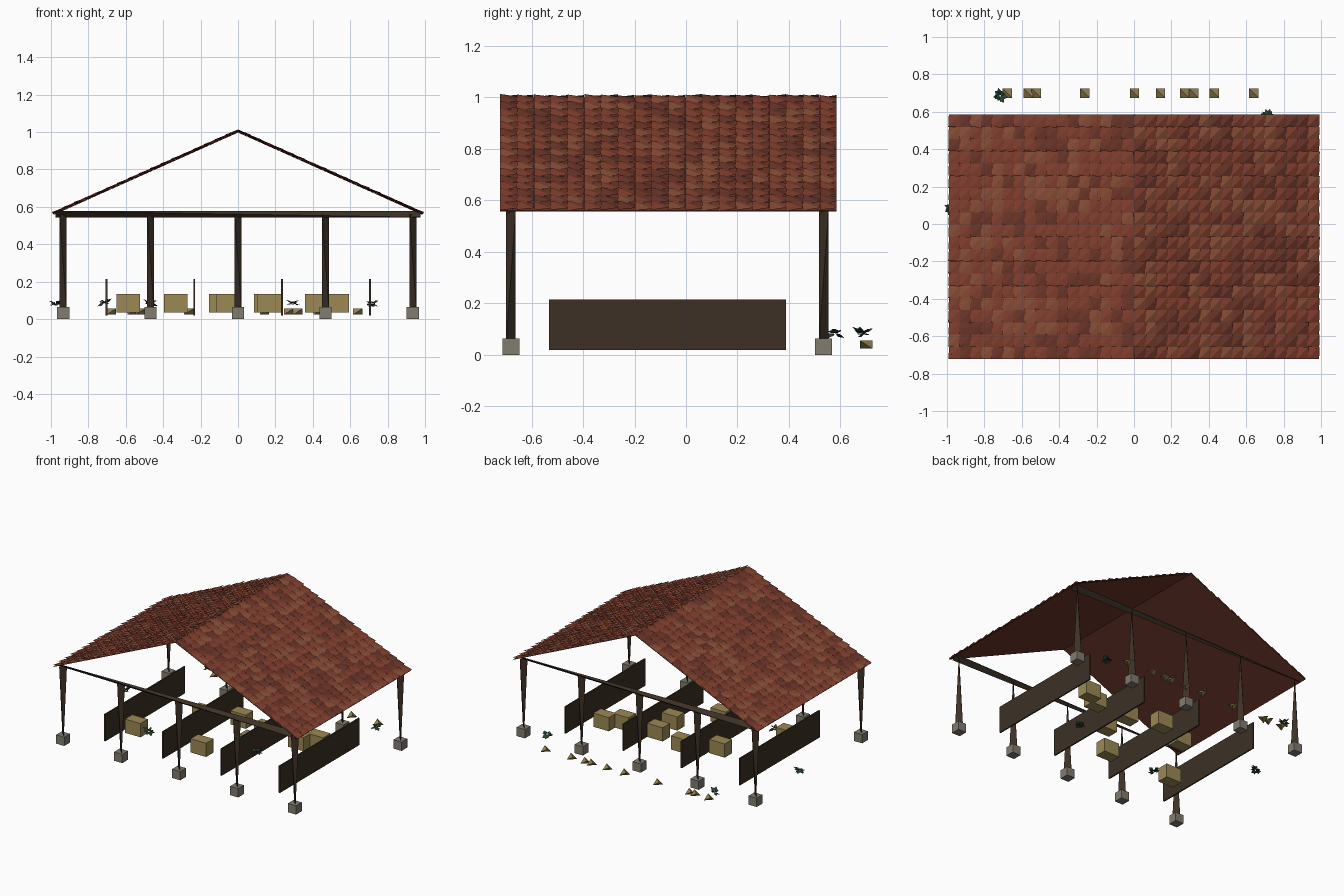
import bpy, bmesh, math, random
from mathutils import Matrix, Vector

if "Cube" in bpy.data.objects:
    bpy.data.objects.remove(bpy.data.objects["Cube"])

random.seed(4)


def material(name, rgb):
    m = bpy.data.materials.new(name)
    m.diffuse_color = (*rgb, 1)
    m.use_nodes = True
    m.node_tree.nodes["Principled BSDF"].inputs["Base Color"].default_value = m.diffuse_color
    return m


WOOD = material("dark_wood", (0.045, 0.03, 0.019))
STONE = material("stone", (0.22, 0.2, 0.16))
HAY = material("hay", (0.33, 0.25, 0.09))
LEAF = material("leaf", (0.02, 0.055, 0.025))
TILES = [material("tile_red", (0.22, 0.05, 0.028)),
         material("tile_dark", (0.15, 0.036, 0.022)),
         material("tile_light", (0.25, 0.075, 0.038))]


def finish(bm, name, mats):
    me = bpy.data.meshes.new(name)
    bmesh.ops.recalc_face_normals(bm, faces=bm.faces)
    bm.to_mesh(me)
    bm.free()
    for m in mats:
        me.materials.append(m)
    ob = bpy.data.objects.new(name, me)
    bpy.context.collection.objects.link(ob)
    return ob


def place(center, size, rot=Matrix.Identity(4)):
    return Matrix.Translation(center) @ rot @ Matrix.Diagonal((*size, 1))


def box(bm, mat):
    bmesh.ops.create_cube(bm, size=1, matrix=mat)


def wedge(bm, mat, flip=1, index=0):
    """Four-cornered splinter filling a box: crossed diagonals at top and bottom."""
    v = [bm.verts.new(mat @ Vector(c)) for c in
         ((-.5, -.5 * flip, .5), (.5, .5 * flip, .5), (-.5, .5 * flip, -.5), (.5, -.5 * flip, -.5))]
    for tri in ((0, 1, 2), (0, 3, 1), (0, 2, 3), (1, 3, 2)):
        bm.faces.new([v[i] for i in tri]).material_index = index


# Posts, footings and the two eave beams
ROWS = (("front", -0.68), ("back", 0.535))
for side, y in ROWS:
    posts, feet, beam = bmesh.new(), bmesh.new(), bmesh.new()
    for i in range(-2, 3):
        x = i * 0.4675
        wedge(posts, place((x, y, 0.305), (0.037, 0.037, 0.51)))
        box(feet, place((x, y, 0.032), (0.066, 0.066, 0.064)))
    wedge(beam, place((0, y, 0.561), (1.95, 0.035, 0.033)))
    finish(posts, side + "_posts", [WOOD])
    finish(feet, side + "_footings", [STONE])
    finish(beam, side + "_beam", [WOOD])

# Stall dividers
bm = bmesh.new()
for x in (-0.703, -0.234, 0.236, 0.705):
    box(bm, place((x, -0.072, 0.117), (0.01, 0.92, 0.196)))
finish(bm, "stall_dividers", [WOOD])

# Roof: a thin deck per slope, covered by loose overlapping tiles
RUN, RISE, Y0, Y1 = 0.985, 0.44, -0.722, 0.585
LENGTH, ANGLE = math.hypot(RUN, RISE), math.atan2(RISE, RUN)
NX, NY = 17, 20
for name, s in (("left", -1), ("right", 1)):
    rot = Matrix.Rotation(s * ANGLE, 4, 'Y')
    base = Matrix.Translation((0, 0, 1.0)) @ rot
    deck = bmesh.new()
    box(deck, base @ place((s * LENGTH / 2, (Y0 + Y1) / 2, -0.001), (LENGTH, Y1 - Y0, 0.003)))
    finish(deck, name + "_roof_deck", [TILES[1]])
    tiles = bmesh.new()
    du, dy = LENGTH / NX, (Y1 - Y0) / NY
    for i in range(NX):
        for j in range(NY):
            tilt = (Matrix.Rotation(random.uniform(-0.04, 0.04) - s * 0.03, 4, 'Y')
                    @ Matrix.Rotation(random.uniform(-0.04, 0.04), 4, 'X'))
            c = (s * (i + 0.5) * du, Y0 + (j + 0.5) * dy, 0.005 + random.uniform(0, 0.004))
            wedge(tiles, base @ place(c, (du * 1.1, dy * 0.99, 0.009), tilt), 1,
                  random.choice((0, 0, 1, 2)))
    finish(tiles, name + "_roof_tiles", TILES)

# Hay bales
bm = bmesh.new()
for x, y in ((-.587, -.332), (-.333, .076), (-.092, .175), (-.055, -.335),
             (.148, .104), (.167, -.09), (.422, .107), (.53, .178)):
    box(bm, place((x, y, 0.085), (0.125, 0.085, 0.1)))
finish(bm, "hay_bales", [HAY])

# Small straw clumps behind the building
bm = bmesh.new()
for x in (-.677, -.565, -.523, -.264, .003, .142, .27, .32, .43, .64):
    wedge(bm, place((x, 0.7, 0.04), (0.05, 0.05, 0.032)), -1)
finish(bm, "straw_clumps", [HAY])

# Weeds: spiky bunches of leaf splinters
bm = bmesh.new()
for x, y in ((-.975, .085), (-.715, .685), (-.47, -.354), (.295, -.204), (.715, .575)):
    for k in range(14):
        a = k * 2.4
        up = random.uniform(-0.5, 0.6)
        d = Vector((math.cos(a), math.sin(a), up)) * random.uniform(0.028, 0.044)
        w = Vector((-math.sin(a), math.cos(a), random.uniform(-0.6, 0.6))) * 0.013
        c = Vector((x, y, 0.085))
        bm.faces.new([bm.verts.new(p) for p in (c + d * 0.1, c + d * 0.5 + w, c + d, c + d * 0.5 - w)])
finish(bm, "weeds", [LEAF])
